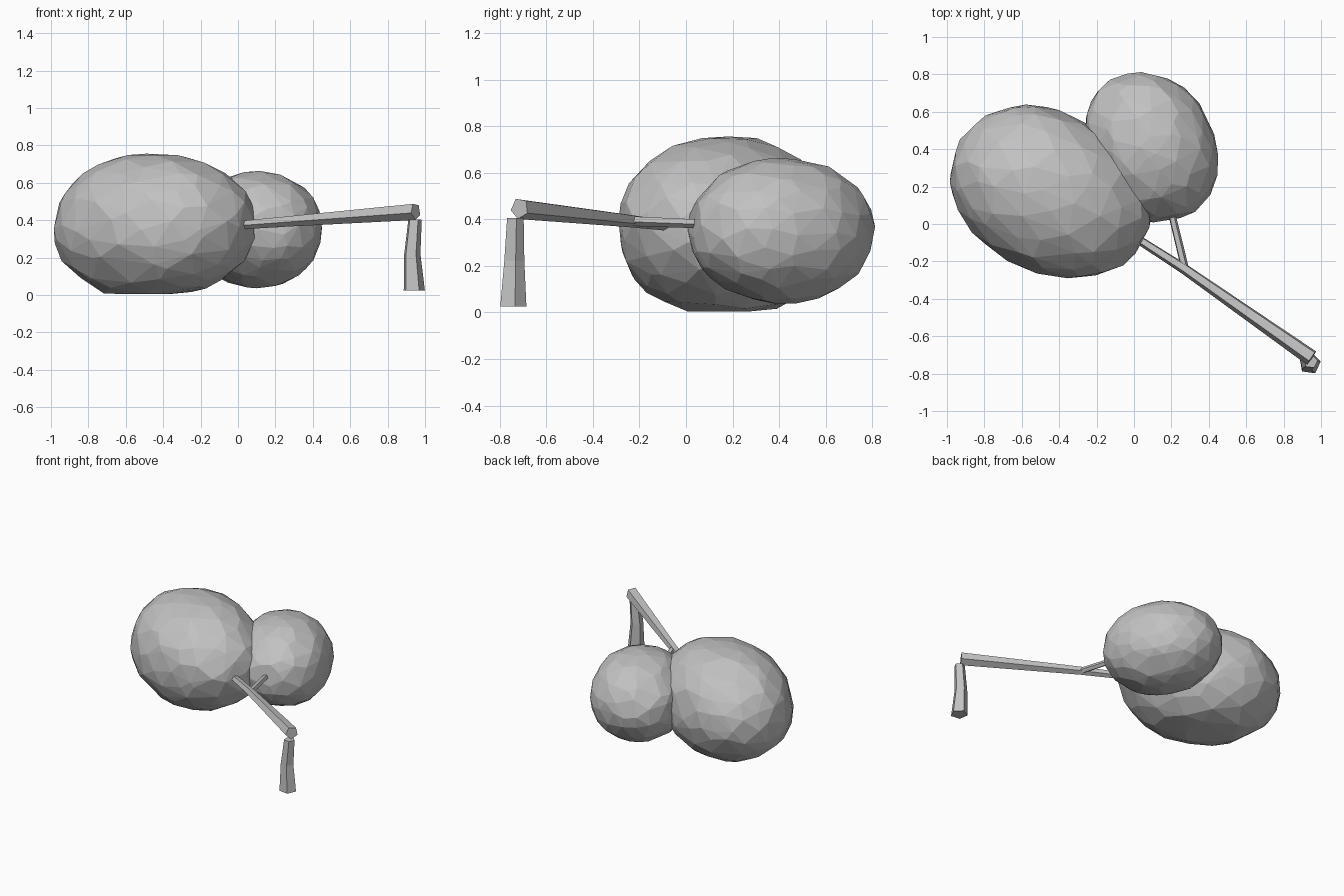
import bpy, bmesh, random
from math import radians
from mathutils import Vector, Matrix

if "Cube" in bpy.data.objects:
    bpy.data.objects.remove(bpy.data.objects["Cube"])

grey = bpy.data.materials.new("plain grey")
grey.use_nodes = True
grey.diffuse_color = (0.54, 0.54, 0.54, 1)
grey.node_tree.nodes["Principled BSDF"].inputs["Base Color"].default_value = (0.54, 0.54, 0.54, 1)


def finish(bm, name):
    bmesh.ops.recalc_face_normals(bm, faces=bm.faces)
    mesh = bpy.data.meshes.new(name)
    bm.to_mesh(mesh)
    bm.free()
    mesh.materials.append(grey)
    obj = bpy.data.objects.new(name, mesh)
    bpy.context.collection.objects.link(obj)
    return obj


def foliage(name, center, radii, turn, power, lumps, floor, seed):
    """Irregular faceted clump: a squarish ellipsoid with broad lumps."""
    rng = random.Random(seed)
    bm = bmesh.new()
    bmesh.ops.create_icosphere(bm, subdivisions=3, radius=1)
    spin = Matrix.Rotation(radians(turn), 3, "Z")
    for v in bm.verts:
        d = (v.co + Vector([rng.uniform(-0.1, 0.1) for _ in range(3)])).normalized()
        d /= sum(abs(c) ** power for c in d) ** (1 / power)
        p = spin @ Vector([c * r for c, r in zip(d, radii)])
        swell = sum(a * max(0, p.normalized().dot(Vector(n).normalized())) ** 4 for n, a in lumps)
        v.co = Vector(center) + p * (1 + swell + rng.uniform(-0.01, 0.01))
        v.co.z = max(v.co.z, floor)
    # Rebuild the skin so the facets stay convex
    bmesh.ops.delete(bm, geom=bm.faces[:] + bm.edges[:], context="EDGES_FACES")
    hull = bmesh.ops.convex_hull(bm, input=bm.verts)
    loose = {g for g in hull["geom_interior"] + hull["geom_unused"] if isinstance(g, bmesh.types.BMVert)}
    bmesh.ops.delete(bm, geom=list(loose), context="VERTS")
    return finish(bm, name)


def limb(name, path, sides=5, upright=False):
    """Tapered stick through (point, radius) stations."""
    bm = bmesh.new()
    points = [Vector(p) for p, r in path]
    axis = Vector((0, 0, 1)) if upright else points[-1] - points[0]
    frame = axis.to_track_quat("Z", "Y").to_matrix()
    rings = []
    for point, (_, radius) in zip(points, path):
        ring = []
        for i in range(sides):
            spoke = Matrix.Rotation(radians(360 * i / sides - 98), 3, "Z") @ Vector((radius, 0, 0))
            ring.append(bm.verts.new(point + frame @ spoke))
        rings.append(ring)
    for a, b in zip(rings, rings[1:]):
        for i in range(sides):
            j = (i + 1) % sides
            bm.faces.new((a[i], a[j], b[j], b[i]))
    bm.faces.new(rings[0])
    bm.faces.new(rings[-1])
    return finish(bm, name)


# Leaf clumps
foliage("large_foliage", (-0.45, 0.175, 0.375), (0.565, 0.41, 0.38), -33, 2.12,
        [((-1, 0.1, -0.8), 0.06), ((-0.2, -0.6, -1), 0.055), ((0.2, 0.7, -1), 0.055),
         ((-0.3, 0, 1), 0.015), ((-0.45, -0.9, 0), 0.06), ((-0.8, 0.6, 0), -0.06),
         ((-1, -0.1, 0), 0.035), ((1, -0.2, 0), 0.035), ((0.5, -0.9, 0), -0.03)], 0.005, 4)
foliage("small_foliage", (0.1, 0.4, 0.35), (0.335, 0.4, 0.315), 20, 2.12,
        [((-0.7, 0.7, 0.1), 0.1), ((0.7, -0.7, 0.1), 0.02),
         ((0, -0.7, -0.7), -0.04), ((0, -0.7, 0.7), -0.03)], 0.03, 9)

# Trunk and branches
limb("trunk", [((0.94, -0.745, 0.025), 0.06), ((0.93, -0.74, 0.22), 0.046),
               ((0.945, -0.735, 0.405), 0.038)], upright=True)
limb("main_branch", [((-0.05, -0.035, 0.37), 0.023), ((0.27, -0.24, 0.395), 0.029),
                     ((0.95, -0.715, 0.447), 0.046)])
limb("side_branch", [((0.27, -0.23, 0.393), 0.022), ((0.19, 0.1, 0.38), 0.02)])
